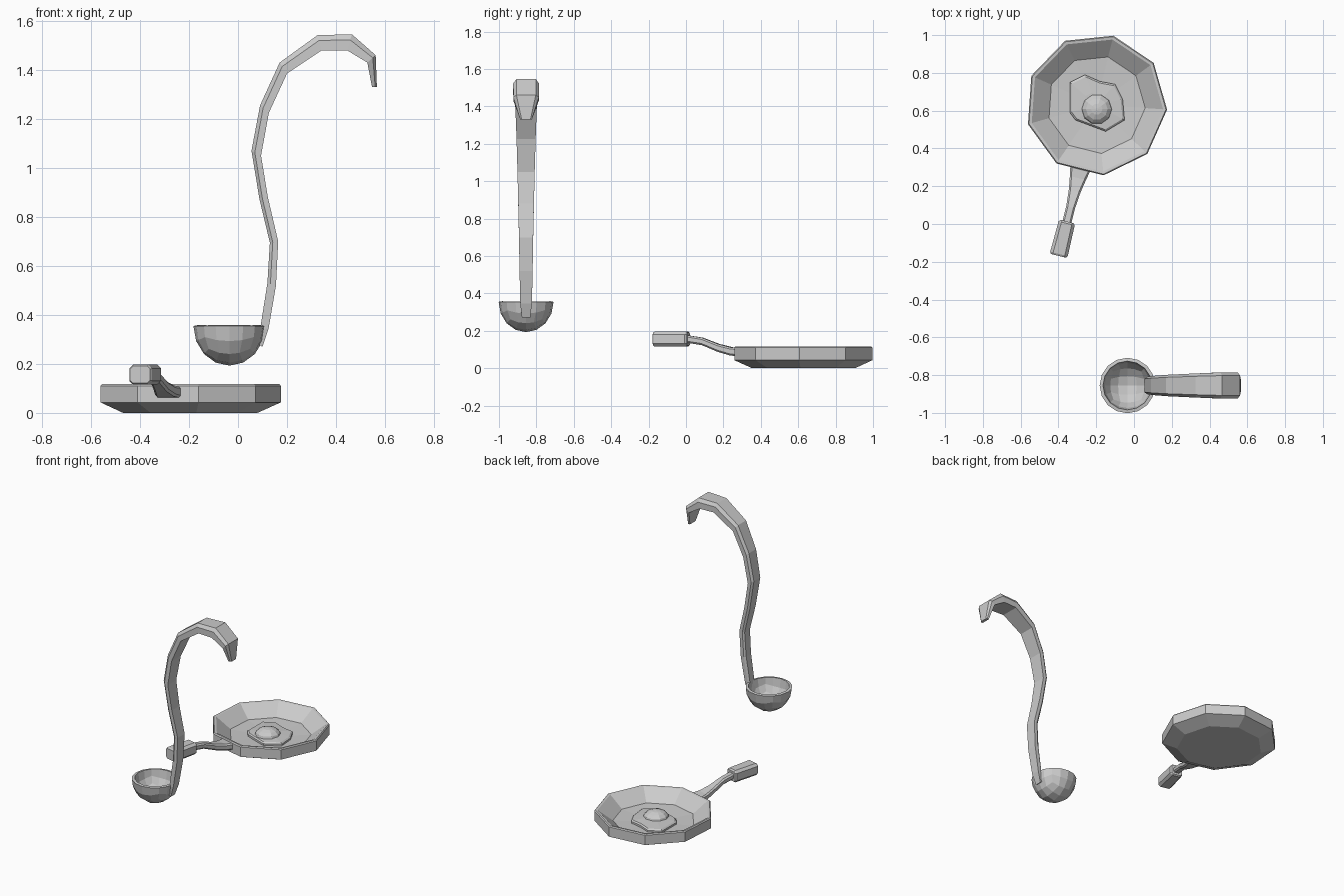
import bpy, bmesh, math
from mathutils import Vector

if "Cube" in bpy.data.objects:
    bpy.data.objects.remove(bpy.data.objects["Cube"])


def make_object(name, bm):
    bmesh.ops.recalc_face_normals(bm, faces=bm.faces)
    me = bpy.data.meshes.new(name)
    bm.to_mesh(me)
    bm.free()
    ob = bpy.data.objects.new(name, me)
    bpy.context.collection.objects.link(ob)
    return ob


def loft(name, rings):
    """Skin a list of equal-length point rings and cap both ends."""
    bm = bmesh.new()
    vs = [[bm.verts.new(p) for p in r] for r in rings]
    n = len(rings[0])
    for a, b in zip(vs, vs[1:]):
        for i in range(n):
            j = (i + 1) % n
            bm.faces.new((a[i], a[j], b[j], b[i]))
    bm.faces.new(vs[0])
    bm.faces.new(vs[-1])
    return make_object(name, bm)


PAN = Vector((-0.2, 0.632, 0))
HANDLE_ANGLE = math.radians(256)
OUT = Vector((math.cos(HANDLE_ANGLE), math.sin(HANDLE_ANGLE), 0))
SIDE = Vector((-OUT.y, OUT.x, 0))


def circle(r, z, n, start, c):
    return [(c.x + r * math.cos(start + i * math.tau / n),
             c.y + r * math.sin(start + i * math.tau / n), z) for i in range(n)]


# pan body: nine-sided dish
profile = [(0.28, 0.0), (0.376, 0.043), (0.376, 0.11), (0.37, 0.117),
           (0.355, 0.115), (0.26, 0.042), (0.01, 0.028)]
loft("pan_body", [circle(r, z, 9, math.radians(76), PAN) for r, z in profile])


# pan handle and grip: chamfered sections running outward from the pan
def bar_ring(d, z, w, h, c):
    pts = [(w - c, -h), (w, c - h), (w, h - c), (w - c, h),
           (c - w, h), (-w, h - c), (-w, c - h), (c - w, -h)]
    return [PAN + OUT * d + SIDE * u + Vector((0, 0, z + v)) for u, v in pts]


stem = [(0.345, 0.085, 0.055, 0.023), (0.40, 0.090, 0.044, 0.022),
        (0.47, 0.108, 0.032, 0.021), (0.56, 0.143, 0.024, 0.02),
        (0.655, 0.158, 0.024, 0.02)]
loft("pan_handle", [bar_ring(d, z, w, h, 0.009) for d, z, w, h in stem])
grip = [(0.638, 0.036, 0.034, 0.01), (0.648, 0.044, 0.041, 0.016),
        (0.815, 0.048, 0.041, 0.016), (0.825, 0.042, 0.035, 0.012)]
loft("pan_grip", [bar_ring(d, 0.156, w, h, c) for d, w, h, c in grip])

# egg white: thin irregular slab
outline = [(-0.26, 0.79), (-0.34, 0.75), (-0.34, 0.59), (-0.31, 0.55), (-0.15, 0.49),
           (-0.05, 0.55), (-0.06, 0.66), (-0.10, 0.74), (-0.18, 0.755)]
mid = Vector((-0.2, 0.63))


def egg_ring(s, z):
    return [(*(mid + (Vector(p) - mid) * s), z) for p in outline]


loft("egg_white", [egg_ring(1, 0.028), egg_ring(1, 0.048),
                   egg_ring(0.93, 0.056), egg_ring(0.4, 0.062)])

# egg yolk: flattened dome
yolk_c = Vector((-0.197, 0.608, 0))
loft("egg_yolk", [circle(0.082 * math.cos(a), 0.053 + 0.05 * math.sin(a), 10, 0, yolk_c)
                  for a in (0, 0.4, 0.8, 1.2, 1.5)])

# ladle bowl: lower half of a rounded cube, given thickness
LY = -0.855
bm = bmesh.new()
bmesh.ops.create_cube(bm, size=2)
bmesh.ops.subdivide_edges(bm, edges=bm.edges[:], cuts=3, use_grid_fill=True)
for v in bm.verts:
    v.co = Vector([math.tan(c * math.pi / 4) for c in v.co]).normalized()
bmesh.ops.delete(bm, geom=[v for v in bm.verts if v.co.z > 0.01], context='VERTS')
for v in bm.verts:
    v.co = Vector((v.co.x * 0.147 - 0.035, v.co.y * 0.147 + LY, v.co.z * 0.162 + 0.355))
bowl = make_object("ladle_bowl", bm)
# make normals face outward so that the wall grows inward
centre = Vector((-0.035, LY, 0.355))
if sum((p.center - centre).dot(p.normal) for p in bowl.data.polygons) < 0:
    bowl.data.flip_normals()
wall = bowl.modifiers.new("wall", 'SOLIDIFY')
wall.thickness = 0.018
wall.offset = -1

# ladle handle: front edge (x, z), back edge (x, z), width
path = [(0.075, 0.285, 0.100, 0.270, 0.045), (0.09, 0.34, 0.125, 0.345, 0.062),
        (0.12, 0.53, 0.155, 0.52, 0.07), (0.13, 0.695, 0.164, 0.70, 0.076),
        (0.088, 0.87, 0.122, 0.88, 0.084), (0.055, 1.07, 0.094, 1.05, 0.092),
        (0.09, 1.255, 0.126, 1.225, 0.102), (0.17, 1.43, 0.2, 1.385, 0.114),
        (0.325, 1.542, 0.342, 1.48, 0.128), (0.465, 1.545, 0.445, 1.48, 0.138),
        (0.562, 1.46, 0.528, 1.43, 0.136), (0.567, 1.33, 0.547, 1.33, 0.062)]
rings = []
for x0, z0, x1, z1, w in path:
    ring = []
    for t, s in ((0, 0.38), (0.35, 0.5), (1, 0.5), (1, -0.5), (0.35, -0.5), (0, -0.38)):
        ring.append((x0 + (x1 - x0) * t, LY + s * w, z0 + (z1 - z0) * t))
    rings.append(ring)
loft("ladle_handle", rings)
